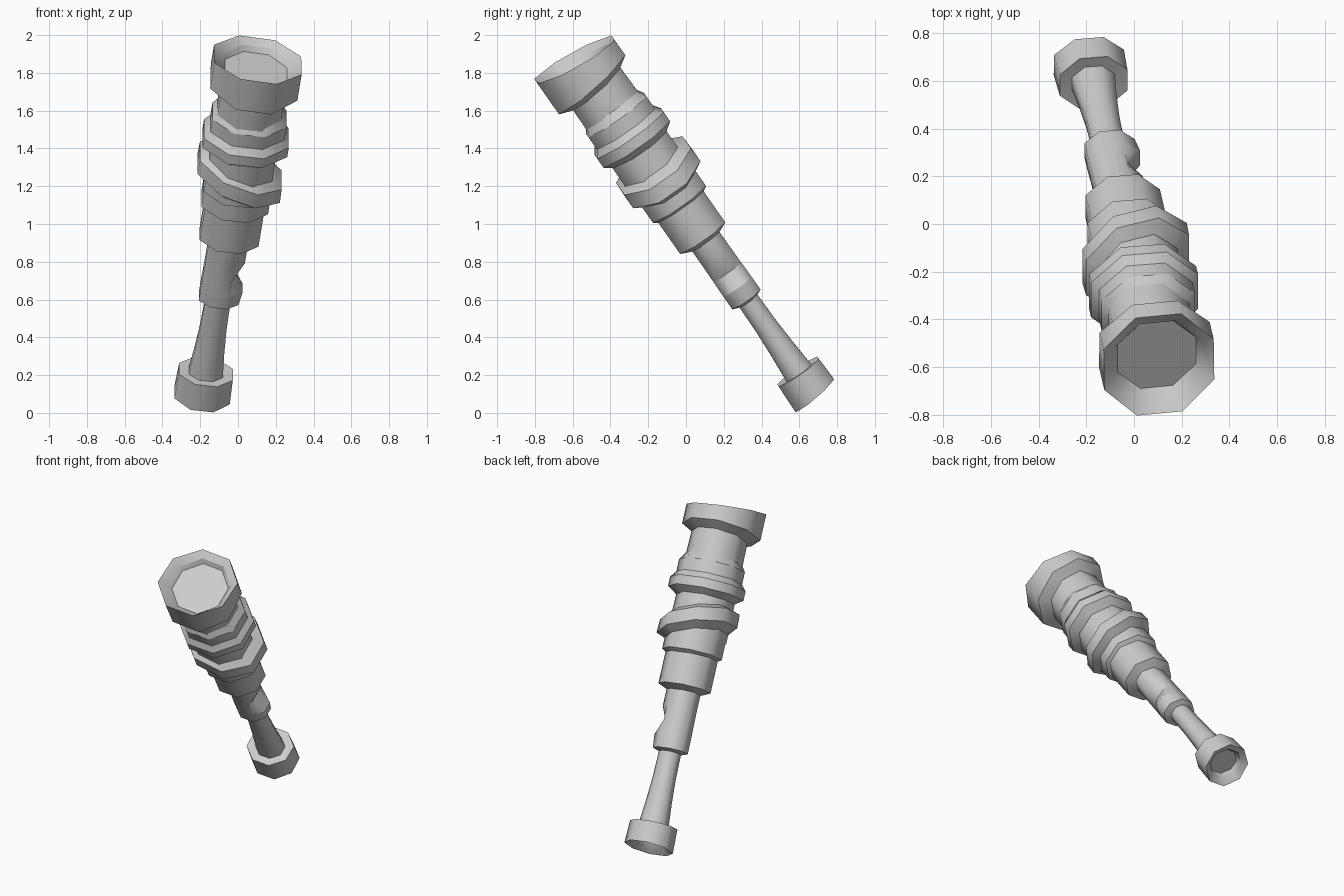
import bpy, bmesh, math
from mathutils import Vector

if "Cube" in bpy.data.objects:
    bpy.data.objects.remove(bpy.data.objects["Cube"])

# Axis of the spyglass, from the wide lens end down to the eyepiece
TOP = Vector((0.105, -0.59, 1.87))
BOTTOM = Vector((-0.188, 0.655, 0.095))
D = (BOTTOM - TOP).normalized()
U = (Vector((1, 0, 0)) - D * D.x).normalized()
V = D.cross(U)
SIDES = 8

metal = bpy.data.materials.new("grey")
metal.diffuse_color = (0.6, 0.6, 0.6, 1)
metal.use_nodes = True
metal.node_tree.nodes["Principled BSDF"].inputs["Base Color"].default_value = metal.diffuse_color


def lathe(name, profile, tilt=0.0, dents=None, shift=(0.0, 0.0), squash=1.0):
    """Eight-sided turned part; profile is (distance along axis, radius, optional lean)."""
    dents = dents or {}
    bm = bmesh.new()
    rings = []
    for k, (s, r, *lean) in enumerate(profile):
        ring = []
        for i in range(SIDES):
            a = math.radians(22.5 + 45 * i)
            u, v = r * math.cos(a), r * math.sin(a) * squash
            if i in (0, SIDES - 1):
                u *= dents.get(k, 1.0)
            along = s + tilt * u + (lean[0] * v if lean else 0.0)
            ring.append(bm.verts.new(TOP + D * along + U * (u + shift[0])
                                     + V * (v + shift[1])))
        rings.append(ring)
    for a, b in zip(rings, rings[1:]):
        for i in range(SIDES):
            j = (i + 1) % SIDES
            bm.faces.new((a[i], a[j], b[j], b[i]))
    bm.faces.new(rings[0])
    bm.faces.new(rings[-1])
    bmesh.ops.recalc_face_normals(bm, faces=bm.faces)
    for f in bm.faces:
        f.smooth = True
    # Rings with a clear step stay crisp, the lengthwise edges stay soft
    for ring in rings:
        for i in range(SIDES):
            e = bm.edges.get((ring[i], ring[(i + 1) % SIDES]))
            if e.calc_face_angle(0) > 0.35:
                e.smooth = False
    me = bpy.data.meshes.new(name)
    bm.to_mesh(me)
    bm.free()
    me.materials.append(metal)
    ob = bpy.data.objects.new(name, me)
    bpy.context.collection.objects.link(ob)
    return ob


# Flared lens housing with a funnel rim and a recessed lens
lathe("lens_housing", [(0.075, 0.18), (0.045, 0.2), (0.0, 0.253, -0.1),
                       (0.148, 0.253, 0.12), (0.192, 0.17, 0.1)], tilt=0.03)
# Main barrel
lathe("main_barrel", [(0.15, 0.18), (0.45, 0.186), (0.84, 0.19)], shift=(0, -0.008))
# Wrapped double grip
lathe("double_wrap", [(0.32, 0.18), (0.37, 0.214), (0.45, 0.214), (0.49, 0.245),
                      (0.55, 0.245), (0.59, 0.185)], shift=(0.005, -0.012), squash=0.95)
# Slanted collar
lathe("slanted_collar", [(0.67, 0.185), (0.705, 0.245), (0.79, 0.248),
                         (0.835, 0.18)], tilt=0.28, shift=(0.004, -0.02), squash=0.95)
# Lower sleeve under the collar
lathe("lower_sleeve", [(0.79, 0.193), (0.945, 0.193), (0.965, 0.16)],
      shift=(0.004, -0.015), squash=0.96)
# First draw tube
lathe("upper_draw_tube", [(0.93, 0.17), (1.165, 0.17), (1.195, 0.1)],
      shift=(0.004, -0.013), squash=0.93)
# Second draw tube with a dent on its right side
lathe("middle_draw_tube", [(1.15, 0.112), (1.30, 0.112), (1.395, 0.113), (1.485, 0.115),
                           (1.57, 0.115), (1.59, 0.06)],
      dents={2: 0.55, 3: 1.1}, shift=(0.003, -0.016), squash=0.86)
# Thin last tube, widening toward the eyepiece
lathe("lower_draw_tube", [(1.56, 0.072), (1.75, 0.075), (1.9, 0.084), (2.07, 0.099)],
      shift=(0, -0.02), squash=0.88)
# Eyepiece with a funnel-shaped recessed end
lathe("eyepiece", [(2.055, 0.09), (2.05, 0.155), (2.2, 0.16, 0.1), (2.175, 0.115),
                   (2.15, 0.098)], shift=(0, -0.02), squash=0.9)
